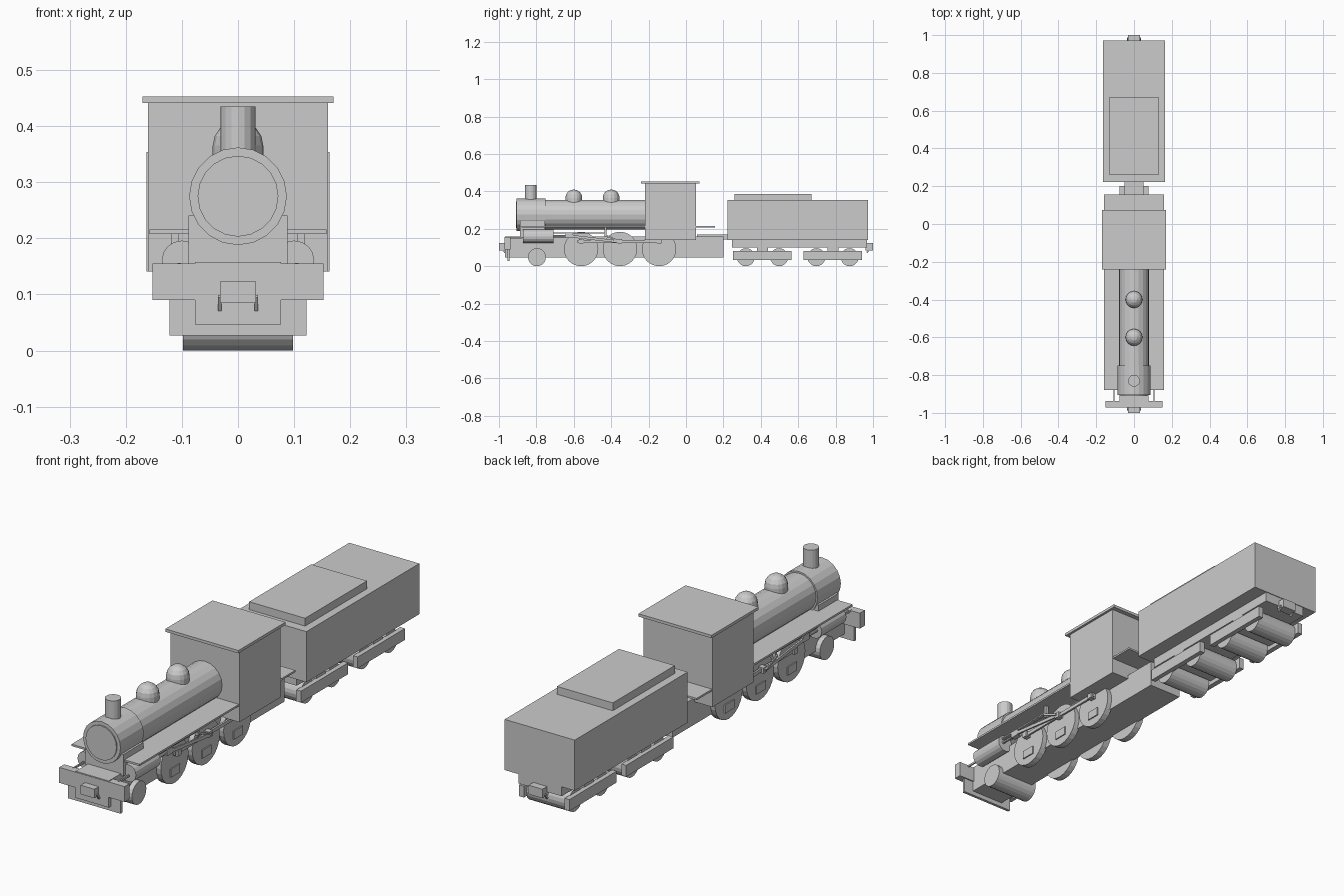
import bpy
from math import atan2, hypot, pi

if "Cube" in bpy.data.objects:
    bpy.data.objects.remove(bpy.data.objects["Cube"])


def box(name, x, y, z):
    """Box from (min, max) ranges."""
    bpy.ops.mesh.primitive_cube_add(size=1, location=[sum(r) / 2 for r in (x, y, z)])
    o = bpy.context.object
    o.name = name
    o.scale = [r[1] - r[0] for r in (x, y, z)]
    bpy.ops.object.transform_apply(location=False, rotation=False, scale=True)
    return o


def cyl(name, axis, r, a, b, u, v, sides=20):
    """Cylinder along an axis from a to b; u, v are the other two coordinates in xyz order."""
    m = (a + b) / 2
    loc = {'x': (m, u, v), 'y': (u, m, v), 'z': (u, v, m)}[axis]
    rot = {'x': (0, pi / 2, 0), 'y': (pi / 2, 0, 0), 'z': (0, 0, 0)}[axis]
    bpy.ops.mesh.primitive_cylinder_add(vertices=sides, radius=r, depth=b - a,
                                        location=loc, rotation=rot)
    o = bpy.context.object
    o.name = name
    return o


def rod(name, x, p, q, h):
    """Flat bar in a side plane running from p to q, both (y, z)."""
    dy, dz = q[0] - p[0], q[1] - p[1]
    n = hypot(dy, dz) / 2
    o = box(name, x, (-n, n), (-h / 2, h / 2))
    o.rotation_euler.x = atan2(dz, dy)
    o.location.y, o.location.z = (p[0] + q[0]) / 2, (p[1] + q[1]) / 2
    return o


def sx(s, a, b):
    return tuple(sorted((s * a, s * b)))


# Boiler, smokebox and fittings
BZ = 0.275
cyl("boiler", 'y', 0.08, -0.77, -0.2, 0, BZ)
cyl("smokebox", 'y', 0.087, -0.905, -0.75, 0, BZ)
cyl("smokebox_door", 'y', 0.072, -0.91, -0.9, 0, BZ)
cyl("chimney", 'z', 0.031, 0.34, 0.435, 0, -0.83, 16)
for i, y in enumerate((-0.6, -0.4)):
    cyl(f"dome_base_{i}", 'z', 0.045, 0.32, 0.365, 0, y, 16)
    bpy.ops.mesh.primitive_uv_sphere_add(segments=16, ring_count=8, radius=0.045,
                                         location=(0, y, 0.365))
    bpy.context.object.name = f"dome_cap_{i}"
box("smokebox_saddle", (-0.088, 0.088), (-0.888, -0.755), (0.15, 0.241))

# Frame, running board, cab and front beam
box("engine_frame", (-0.077, 0.077), (-0.969, 0.2), (0.046, 0.158))
box("running_board", (-0.158, 0.158), (-0.88, 0.155), (0.208, 0.216))
box("cab", (-0.16, 0.16), (-0.22, 0.053), (0.141, 0.442))
box("cab_roof", (-0.17, 0.17), (-0.24, 0.073), (0.441, 0.453))
box("buffer_beam", (-0.152, 0.152), (-0.971, -0.938), (0.09, 0.155))
box("rail_guard", (-0.122, 0.122), (-0.955, -0.943), (0.027, 0.095))
box("drawbar", (-0.05, 0.05), (0.06, 0.25), (0.142, 0.17))

# Couplers with hooks at both ends
for end, s in (("front", -1), ("rear", 1)):
    box(f"{end}_coupler", (-0.032, 0.032), sx(s, 0.96, 1.0), (0.085, 0.123))
    for k in (-1, 1):
        rod(f"{end}_coupler_hook", sx(k, 0.029, 0.036),
            (s * 0.968, 0.073), (s * 0.985, 0.097), 0.008)

# Leading axle
cyl("leading_wheels", 'x', 0.048, -0.098, 0.098, -0.797, 0.048)

# Driving wheels and running gear on both sides
drivers = (-0.561, -0.353, -0.144)
for side, s in (("left", -1), ("right", 1)):
    for y in drivers:
        cyl(f"{side}_driving_wheel", 'x', 0.092, *sx(s, 0.07, 0.098), y, 0.092, 24)
        box(f"{side}_counterweight", sx(s, 0.095, 0.103), (y - 0.03, y + 0.03), (0.035, 0.07))
        box(f"{side}_crank_pin", sx(s, 0.09, 0.121), (y - 0.012, y + 0.012), (0.12, 0.144))
    box(f"{side}_side_rod", sx(s, 0.105, 0.113), (-0.58, -0.128), (0.125, 0.14))
    rod(f"{side}_main_rod", sx(s, 0.115, 0.122), (-0.625, 0.162), (-0.353, 0.13), 0.014)
    cyl(f"{side}_steam_cylinder", 'y', 0.036, -0.872, -0.708, s * 0.1, 0.16, 16)
    cyl(f"{side}_piston_rod", 'y', 0.006, -0.72, -0.6, s * 0.112, 0.16, 8)
    box(f"{side}_crosshead", sx(s, 0.1, 0.122), (-0.645, -0.605), (0.15, 0.176))
    box(f"{side}_guide_bar", sx(s, 0.105, 0.119), (-0.715, -0.43), (0.174, 0.18))
    box(f"{side}_gear_hanger", sx(s, 0.105, 0.119), (-0.436, -0.424), (0.155, 0.21))
    rod(f"{side}_eccentric_rod", sx(s, 0.122, 0.127), (-0.43, 0.165), (-0.353, 0.132), 0.008)
    box(f"{side}_front_strut", sx(s, 0.102, 0.108), (-0.945, -0.875), (0.148, 0.156))

# Tender body
box("tender_tank", (-0.163, 0.163), (0.222, 0.972), (0.141, 0.354))
box("tender_hatch", (-0.13, 0.13), (0.26, 0.672), (0.35, 0.387))
box("tender_frame", (-0.1, 0.1), (0.247, 0.969), (0.1, 0.145))

# Tender bogies: axles, side frames and bolster
for i, c in enumerate((0.409, 0.786)):
    for dy in (-0.089, 0.089):
        cyl(f"bogie_{i}_wheels", 'x', 0.048, -0.098, 0.098, c + dy, 0.048)
    for s in (-1, 1):
        box(f"bogie_{i}_side_frame", sx(s, 0.095, 0.117), (c - 0.158, c + 0.156), (0.032, 0.08))
    box(f"bogie_{i}_bolster", (-0.1, 0.1), (c - 0.03, c + 0.03), (0.05, 0.105))
